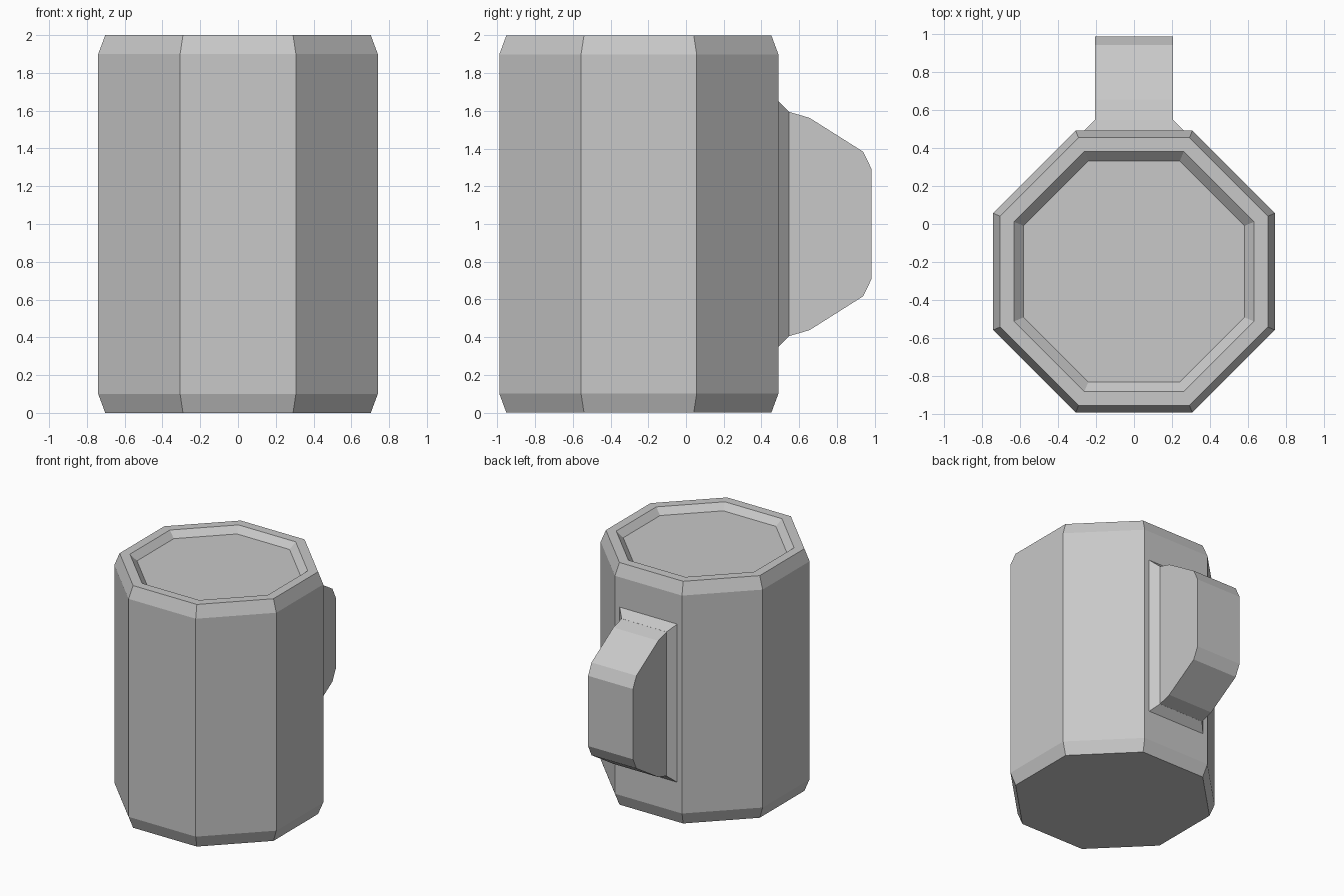
import bpy, bmesh
from math import cos, sin, pi

cube = bpy.data.objects.get("Cube")
if cube:
    bpy.data.objects.remove(cube, do_unlink=True)

grey = bpy.data.materials.new("plain grey")
grey.use_nodes = True
colour = (0.58, 0.58, 0.58, 1)
grey.diffuse_color = colour
grey.node_tree.nodes["Principled BSDF"].inputs["Base Color"].default_value = colour


def loft(name, rings):
    """Join equal-length rings of points with flat sides and cap both ends."""
    bm = bmesh.new()
    loops = [[bm.verts.new(p) for p in ring] for ring in rings]
    for a, b in zip(loops, loops[1:]):
        for i in range(len(a)):
            j = (i + 1) % len(a)
            bm.faces.new((a[i], a[j], b[j], b[i]))
    bm.faces.new(loops[0][::-1])
    bm.faces.new(loops[-1])
    bmesh.ops.recalc_face_normals(bm, faces=bm.faces)
    mesh = bpy.data.meshes.new(name)
    bm.to_mesh(mesh)
    bm.free()
    mesh.materials.append(grey)
    obj = bpy.data.objects.new(name, mesh)
    bpy.context.collection.objects.link(obj)
    return obj


def octagon(apothem, z):
    r = apothem / cos(pi / 8)
    angles = [pi / 8 + k * pi / 4 for k in range(8)]
    return [(r * cos(a), r * sin(a) - 0.25, z) for a in angles]


# Eight-sided mug body: chamfered ends and a shallow sunken top
body_profile = [(0.703, 0), (0.74, 0.1), (0.74, 1.9), (0.703, 2),
                (0.63, 2), (0.58, 1.95)]
loft("mug_body", [octagon(a, z) for a, z in body_profile])

# Solid handle on the back, upper half of its outline mirrored about mid height
half = [(0.545, 0.595), (0.655, 0.563), (0.94, 0.383), (0.985, 0.29)]
outline = [(y, 1 + h) for y, h in half] + [(y, 1 - h) for y, h in reversed(half)]
loft("handle", [[(x, y, z) for y, z in outline] for x in (-0.205, 0.205)])


# Flared foot where the handle meets the body
def rectangle(w, h, y):
    return [(sx * w, y, 1 + sz * h)
            for sx, sz in ((-1, -1), (1, -1), (1, 1), (-1, 1))]


loft("handle_foot", [rectangle(0.265, 0.655, 0.488), rectangle(0.205, 0.595, 0.547)])
